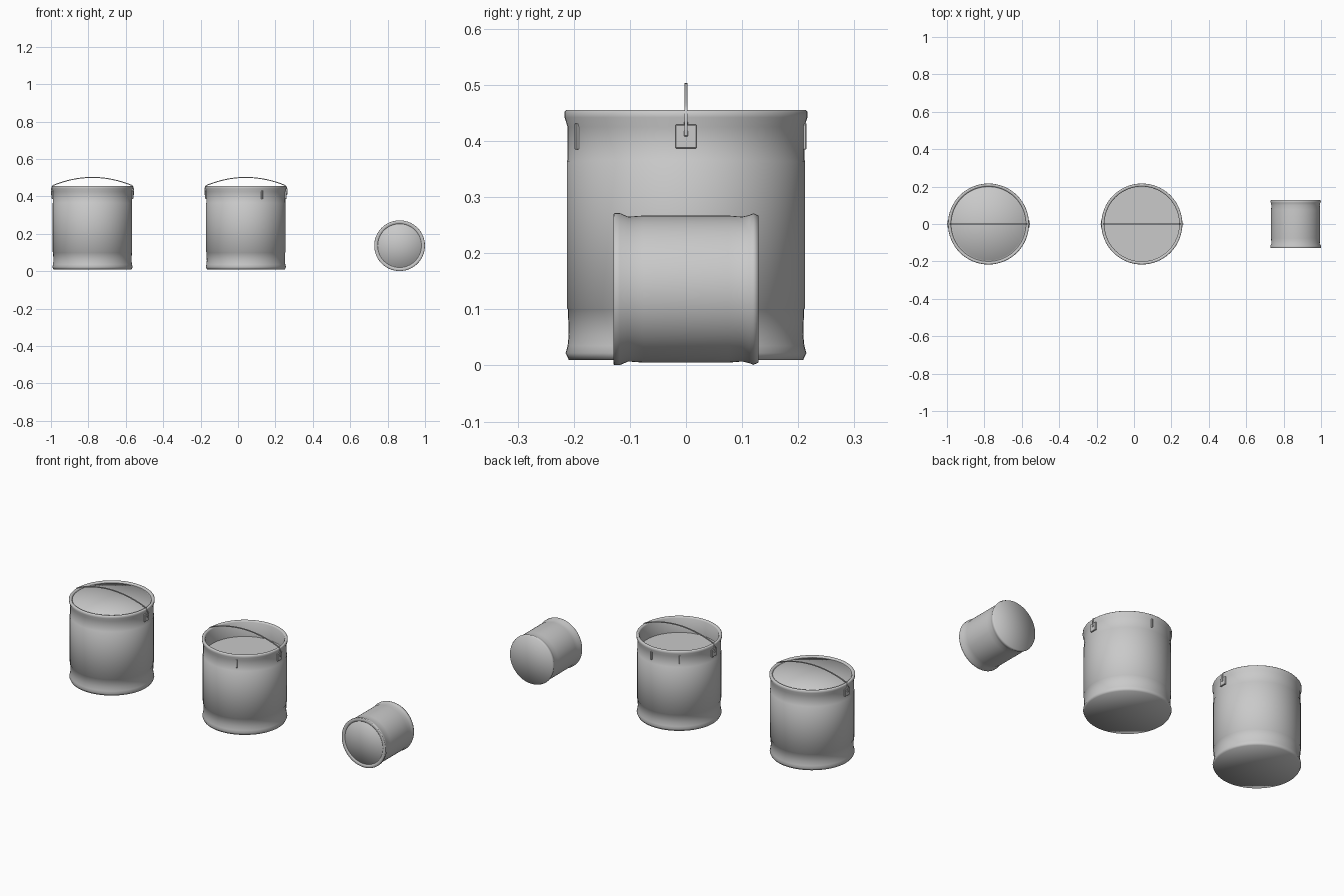
import bpy
import bmesh
from math import cos, sin, pi, radians
from mathutils import Matrix, Vector

cube = bpy.data.objects.get("Cube")
if cube:
    bpy.data.objects.remove(cube, do_unlink=True)

metal = bpy.data.materials.new("grey metal")
grey = (0.588, 0.588, 0.588, 1)
metal.diffuse_color = grey
metal.use_nodes = True
for node in metal.node_tree.nodes:
    if node.type == 'BSDF_PRINCIPLED':
        node.inputs["Base Color"].default_value = grey


def finish(name, bm, matrix, angle=75):
    bmesh.ops.remove_doubles(bm, verts=bm.verts, dist=1e-5)
    bmesh.ops.recalc_face_normals(bm, faces=bm.faces)
    bm.transform(matrix)
    mesh = bpy.data.meshes.new(name)
    bm.to_mesh(mesh)
    bm.free()
    mesh.materials.append(metal)
    ob = bpy.data.objects.new(name, mesh)
    bpy.context.collection.objects.link(ob)
    bpy.ops.object.select_all(action='DESELECT')
    ob.select_set(True)
    bpy.context.view_layer.objects.active = ob
    bpy.ops.object.shade_smooth_by_angle(angle=radians(angle))
    return ob


def lathe(name, profile, matrix, steps=64):
    """Turn a (radius, height) profile about the z axis."""
    bm = bmesh.new()
    verts = [bm.verts.new((r, 0, z)) for r, z in profile]
    edges = [bm.edges.new(pair) for pair in zip(verts, verts[1:])]
    bmesh.ops.spin(bm, geom=verts + edges, cent=(0, 0, 0), axis=(0, 0, 1),
                   angle=2 * pi, steps=steps, use_merge=True)
    return finish(name, bm, matrix)


def block(name, size, centre, matrix, bevel=0.0015):
    bm = bmesh.new()
    bmesh.ops.create_cube(bm, size=1, matrix=Matrix.Translation(centre)
                          @ Matrix.Diagonal((*size, 1)))
    bmesh.ops.bevel(bm, geom=bm.edges[:], offset=bevel, segments=1, affect='EDGES')
    return finish(name, bm, matrix, 30)


def wire(name, points, size, matrix):
    """Sweep a square section along a path in the xz plane."""
    bm = bmesh.new()
    rings = []
    for i, p in enumerate(points):
        t = (points[min(i + 1, len(points) - 1)] - points[max(i - 1, 0)]).normalized()
        n = Vector((-t.z, 0, t.x)) * size / 2
        y = Vector((0, size / 2, 0))
        rings.append([bm.verts.new(p + o) for o in (n + y, n - y, -n - y, -n + y)])
    for a, b in zip(rings, rings[1:]):
        for k in range(4):
            j = (k + 1) % 4
            bm.faces.new((a[k], a[j], b[j], b[k]))
    bm.faces.new(rings[0])
    bm.faces.new(rings[-1])
    return finish(name, bm, matrix, 40)


# Outer wall: flared foot, raised middle band, flared rim
WALL = [(0, 0.01), (0.209, 0.01), (0.2145, 0.022), (0.211, 0.035), (0.209, 0.055),
        (0.2105, 0.1), (0.2125, 0.102), (0.2125, 0.364), (0.211, 0.366),
        (0.211, 0.425), (0.2165, 0.442), (0.2165, 0.452), (0.214, 0.455)]


def bucket(label, x, closed):
    place = Matrix.Translation((x, 0, 0))
    inside = [(0.204, 0.455), (0.2, 0.449), (0.2, 0.365)]
    lathe(label + "_body", WALL + inside, place)
    if closed:
        lathe(label + "_lid", [(0, 0.45), (0.192, 0.45), (0.194, 0.447), (0.2, 0.447)], place)
    else:
        lathe(label + "_contents", [(0, 0.368), (0.2, 0.368)], place)

    # Side ears with a pivot peg and top tab
    for side, angle in (("left", 0), ("right", pi)):
        turn = place @ Matrix.Rotation(angle, 4, 'Z')
        name = label + "_" + side
        block(name + "_ear", (0.009, 0.038, 0.042), (0.2135, 0, 0.408), turn)
        block(name + "_ear_tab", (0.008, 0.008, 0.007), (0.2135, 0, 0.431), turn)
        block(name + "_ear_peg", (0.006, 0.008, 0.01), (0.219, 0, 0.413), turn)

    # Bowed handle, hooked down to the ears
    arc = [Vector((0.206 * (i / 12 - 1), 0, 0.501 - 0.041 * (i / 12 - 1) ** 2))
           for i in range(25)]
    hook = [Vector((0.219, 0, 0.412)), Vector((0.219, 0, 0.44)), Vector((0.215, 0, 0.454))]
    left_hook = [Vector((-p.x, 0, p.z)) for p in hook]
    wire(label + "_handle", left_hook + arc + hook[::-1], 0.005, place)


bucket("closed_bucket", -0.778, True)
bucket("open_bucket", 0.042, False)

# Narrow clips under the open bucket's rim
for i, degrees in enumerate((-66, 84, 126)):
    turn = Matrix.Translation((0.042, 0, 0)) @ Matrix.Rotation(radians(degrees), 4, 'Z')
    block(f"rim_clip_{i + 1}", (0.008, 0.008, 0.047), (0.212, 0, 0.408), turn)

# Small can lying on its side, lid towards the front
lying = Matrix.Translation((0.864, 0, 0.136)) @ Matrix.Rotation(pi / 2, 4, 'X')
lathe("small_can_body",
      [(0, -0.129), (0.131, -0.129), (0.135, -0.12), (0.132, -0.113), (0.129, -0.1),
       (0.131, -0.076), (0.131, 0.076), (0.129, 0.103), (0.1355, 0.118),
       (0.1355, 0.127), (0.134, 0.129), (0.12, 0.129), (0.117, 0.125)], lying)
lathe("small_can_lid", [(0, 0.127), (0.114, 0.127), (0.115, 0.125), (0.117, 0.125)], lying)
